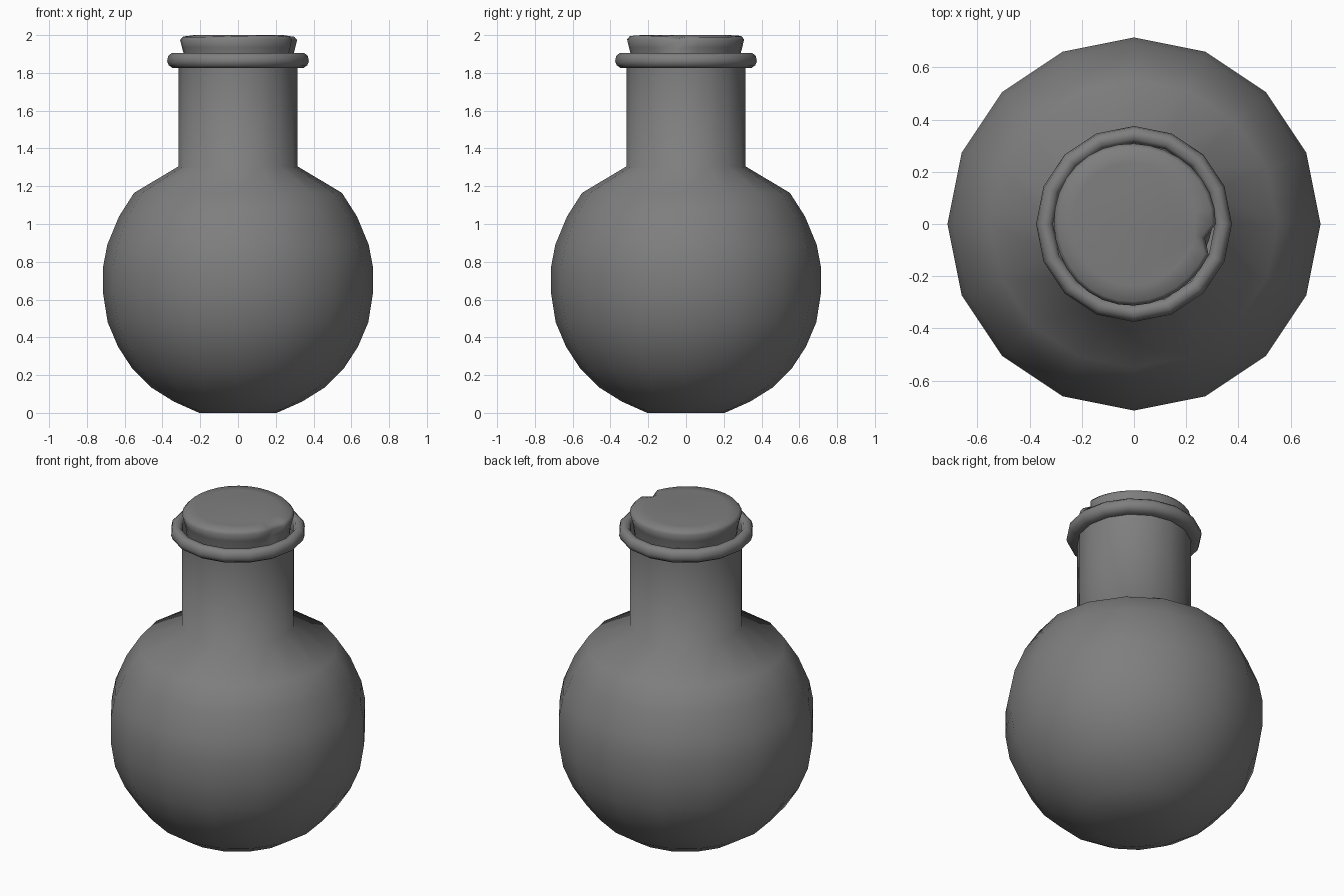
import bpy, bmesh, math

cube = bpy.data.objects.get("Cube")
if cube:
    bpy.data.objects.remove(cube, do_unlink=True)

# Single grey material
grey = bpy.data.materials.new("dark grey")
grey.use_nodes = True
tone = (0.21, 0.21, 0.21, 1)
grey.diffuse_color = tone
grey.node_tree.nodes["Principled BSDF"].inputs["Base Color"].default_value = tone


def lathe(name, profile, sides, closed=False, cap_start=False, cap_end=False, tweak=None):
    """Revolve (radius, height) points around z; tweak adjusts single points."""
    bm = bmesh.new()
    rings = []
    for row, (r, z) in enumerate(profile):
        ring = []
        for i in range(sides):
            a = 2 * math.pi * i / sides
            rr, zz = tweak(row, i, a, r, z) if tweak else (r, z)
            ring.append(bm.verts.new((rr * math.cos(a), rr * math.sin(a), zz)))
        rings.append(ring)
    pairs = list(zip(rings, rings[1:]))
    if closed:
        pairs.append((rings[-1], rings[0]))
    for low, high in pairs:
        for i in range(sides):
            j = (i + 1) % sides
            bm.faces.new((low[i], low[j], high[j], high[i]))
    if cap_start:
        bm.faces.new(rings[0][::-1])
    if cap_end:
        bm.faces.new(rings[-1])
    bmesh.ops.recalc_face_normals(bm, faces=bm.faces)
    mesh = bpy.data.meshes.new(name)
    bm.to_mesh(mesh)
    bm.free()
    mesh.materials.append(grey)
    obj = bpy.data.objects.new(name, mesh)
    bpy.context.collection.objects.link(obj)
    bpy.ops.object.select_all(action='DESELECT')
    obj.select_set(True)
    bpy.context.view_layer.objects.active = obj
    bpy.ops.object.shade_smooth_by_angle(angle=math.radians(70))
    return obj


# Round body running up into the straight neck
lathe("flask_body", [
    (0.205, 0), (0.34, 0.06), (0.46, 0.135), (0.56, 0.235), (0.635, 0.35),
    (0.69, 0.48), (0.714, 0.63), (0.714, 0.775), (0.692, 0.89), (0.63, 1.04),
    (0.55, 1.165), (0.315, 1.305), (0.315, 1.84)], 16, cap_start=True)

# Rolled lip around the mouth
lathe("neck_lip", [
    (0.312, 1.825), (0.345, 1.825), (0.367, 1.84), (0.375, 1.862), (0.37, 1.888),
    (0.352, 1.905), (0.325, 1.903), (0.31, 1.88)], 16, closed=True)


# Stopper: slightly uneven, with one chip in its rim
def worn(row, i, a, r, z):
    r += 0.004 * math.sin(3 * a + 1)
    if row >= 3:
        z -= 0.004 * (1 + math.sin(2 * a + 0.5)) * (row < 5)
    if i == 31 and 2 <= row <= 4:
        r -= 0.035
        z -= 0.012
    return r, z


lathe("stopper", [
    (0.265, 1.7), (0.292, 1.905), (0.3, 1.935), (0.31, 1.98),
    (0.295, 1.997), (0.235, 2.0)], 32, cap_start=True, cap_end=True, tweak=worn)
